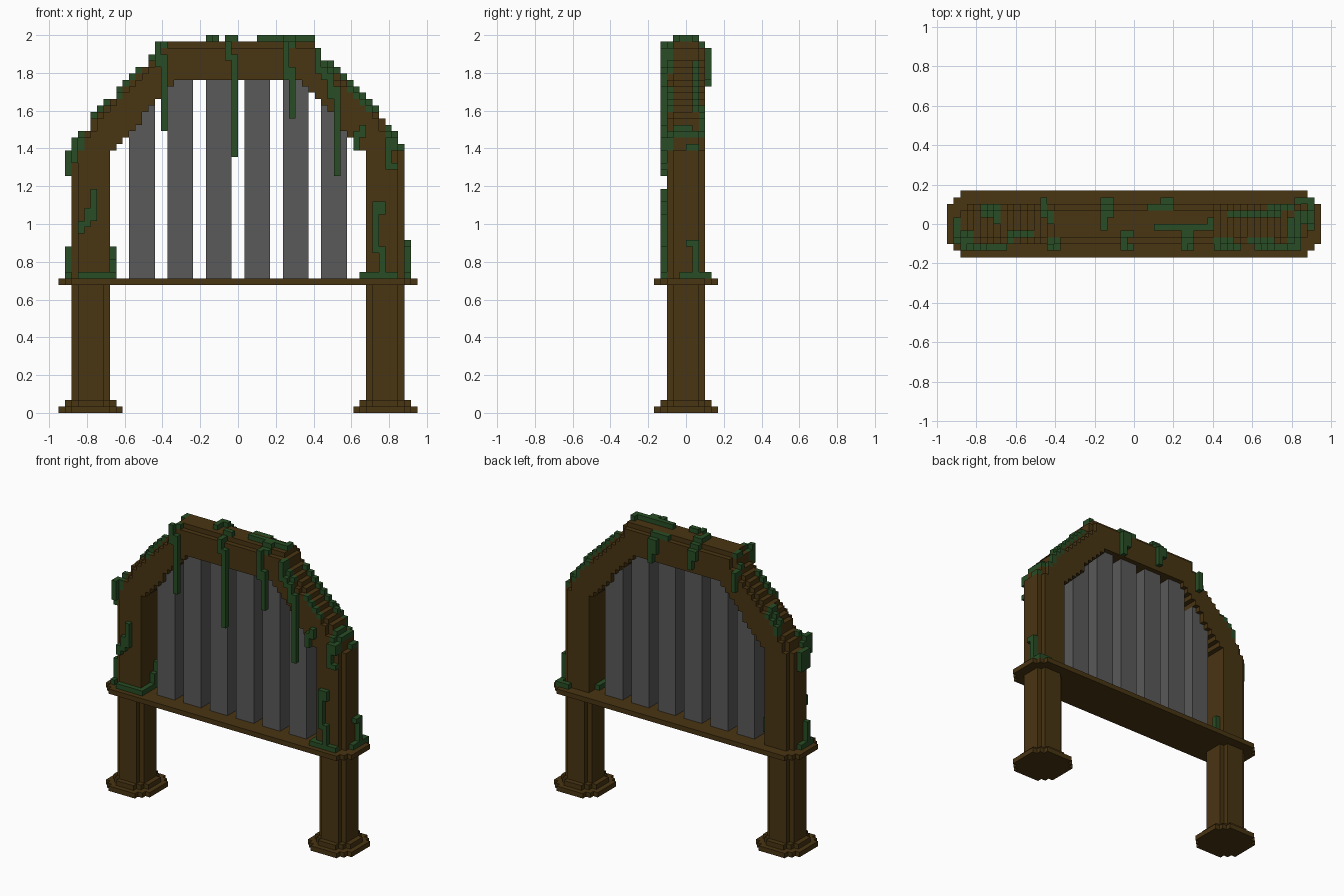
import bpy, bmesh
from mathutils import Vector

if "Cube" in bpy.data.objects:
    bpy.data.objects.remove(bpy.data.objects["Cube"])

U = 2 / 59  # size of one block


def material(name, rgb):
    m = bpy.data.materials.new(name)
    m.diffuse_color = (*rgb, 1)
    m.use_nodes = True
    m.node_tree.nodes["Principled BSDF"].inputs["Base Color"].default_value = m.diffuse_color
    return m


WOOD = material("brown wood", (0.066, 0.035, 0.006))
METAL = material("grey metal", (0.10, 0.10, 0.10))
MOSS = material("green moss", (0.021, 0.074, 0.018))


def box(x0, x1, y0, y1, z0, z1):
    return {(x, y, z) for x in range(x0, x1) for y in range(y0, y1) for z in range(z0, z1)}


def octagon(cx, half_x, half_y, cut, z0, z1):
    """Slab with stepped corners, 'cut' blocks deep."""
    cells = set()
    for i in range(cut + 1):
        hx, hy = half_x - i, half_y - cut + i
        cells |= box(cx - hx, cx + hx, -hy, hy, z0, z1)
    return cells


def mirror(cells):
    return cells | {(-x - 1, y, z) for x, y, z in cells}


def build(name, cells, mat):
    """Skin a block set with its outer faces, then merge the flat areas."""
    bm = bmesh.new()
    for c in cells:
        for a in range(3):
            for s in (0, 1):
                n = list(c)
                n[a] += 2 * s - 1
                if tuple(n) in cells:
                    continue
                b, d = (a + 1) % 3, (a + 2) % 3
                pts = []
                for p, q in ((0, 0), (1, 0), (1, 1), (0, 1)):
                    v = Vector(c)
                    v[a] += s
                    v[b] += p
                    v[d] += q
                    pts.append(bm.verts.new(v * U))
                bm.faces.new(pts if s else pts[::-1])
    bmesh.ops.remove_doubles(bm, verts=bm.verts, dist=U * 0.01)
    bmesh.ops.dissolve_limit(bm, angle_limit=0.01, verts=bm.verts, edges=bm.edges)
    me = bpy.data.meshes.new(name)
    bm.to_mesh(me)
    bm.free()
    me.materials.append(mat)
    bpy.context.collection.objects.link(bpy.data.objects.new(name, me))


# Arch outline, by column
def centre(x):
    return abs(x + 0.5)


def outer(x):
    c = centre(x)
    return 58 if c < 11 else 41 if c > 25 else round(58.2 - (c - 11) * 1.1)


def inner(x):
    c = centre(x)
    return 52 if c < 10 else 21 if c > 20 else round(52 - (c - 10) * 1.2)


# Legs with stepped feet
legs = mirror(octagon(23, 3, 3, 1, 0, 20))
feet = mirror(octagon(23, 5, 5, 2, 0, 1) | octagon(23, 4, 4, 2, 1, 2))
shelf = octagon(0, 28, 5, 2, 20, 21)

# Upper posts and arch, outer edge stepped in by one block
arch = set()
for x in range(26):
    arch |= box(x, x + 1, -2, 2, inner(x), outer(x))
    if x < 25:
        arch |= box(x, x + 1, -3, 3, inner(x), min(outer(x) - 1, outer(x + 1)))
arch = mirror(arch)

# Bars
bars = set()
for x in (1, 7, 13):
    for i in range(x, x + 4):
        bars |= box(i, i + 1, -2, 2, 21, inner(i))
bars = mirror(bars)

moss = set()
# Moss on the front face: x0, x1, z0, z1
for x0, x1, z0, z1 in (
        (-13, -12, 54, 58), (-12, -11, 44, 56),
        (-2, -1, 55, 58), (-1, 0, 40, 56),
        (7, 8, 52, 58), (8, 9, 46, 54),
        (12, 13, 53, 57), (13, 14, 52, 54), (14, 15, 49, 53), (15, 16, 37, 51),
        (19, 20, 43, 45), (18, 19, 41, 44),
        (23, 24, 38, 43), (24, 25, 41, 43), (24, 25, 38, 39),
        (22, 23, 31, 33), (21, 22, 25, 33), (22, 23, 21, 26), (19, 25, 21, 22),
        (-23, -22, 30, 35), (-24, -23, 29, 32), (-25, -24, 28, 30), (-25, -19, 21, 22)):
    moss |= box(x0, x1, -4, -3, z0, z1)

# Moss lying on the arch: x0, x1, y0, y1
for x0, x1, y0, y1 in (
        (-26, -24, -3, -1), (-23, -20, 1, 3), (-21, -20, 0, 1),
        (-18, -15, -2, -1), (-19, -18, -3, -1), (-14, -13, 1, 3), (-13, -12, 0, 2),
        (-13, -11, -3, -2), (-5, -3, 1, 3), (-5, -4, -1, 1), (-2, -1, -3, -2),
        (-2, 0, -2, -1), (2, 5, 2, 3), (4, 6, 2, 3), (3, 12, -1, 0), (7, 9, -3, -1),
        (11, 12, 0, 1), (12, 15, -3, -2), (14, 22, 1, 2), (20, 24, 2, 3),
        (17, 21, -3, -2), (23, 25, -3, 1), (24, 26, 0, 2)):
    for x in range(x0, x1):
        for y in range(y0, y1):
            top = outer(x) - (1 if y in (-3, 2) else 0)
            moss |= box(x, x + 1, y, y + 1, top - 1, top + 1)

# Moss drips on the back face
for x0, x1, z0, z1 in ((-14, -13, 51, 55), (-5, -3, 55, 57), (-4, -3, 53, 56),
                       (4, 6, 54, 57), (5, 6, 52, 55)):
    moss |= box(x0, x1, 3, 4, z0, z1)

# Moss on the sides of the posts and at their feet
for b in ((26, 27, 0, 2, 26, 27), (26, 27, 1, 2, 21, 27), (26, 27, -1, 4, 21, 22),
          (24, 26, 3, 4, 21, 22), (-27, -26, -2, -1, 21, 26), (-27, -26, -3, 1, 21, 22),
          (-20, -19, 0, 1, 21, 24), (-20, -19, 1, 2, 23, 26), (-20, -19, -4, 1, 21, 22),
          (19, 20, -4, 1, 21, 22), (-27, -26, -2, 1, 37, 41), (-26, -25, -4, -2, 39, 43)):
    moss |= box(*b)
moss -= arch | bars | shelf

for name, cells, mat in (("legs", legs, WOOD), ("feet", feet - legs, WOOD),
                         ("shelf", shelf, WOOD), ("arch", arch, WOOD),
                         ("bars", bars, METAL), ("moss", moss, MOSS)):
    build(name, cells, mat)
